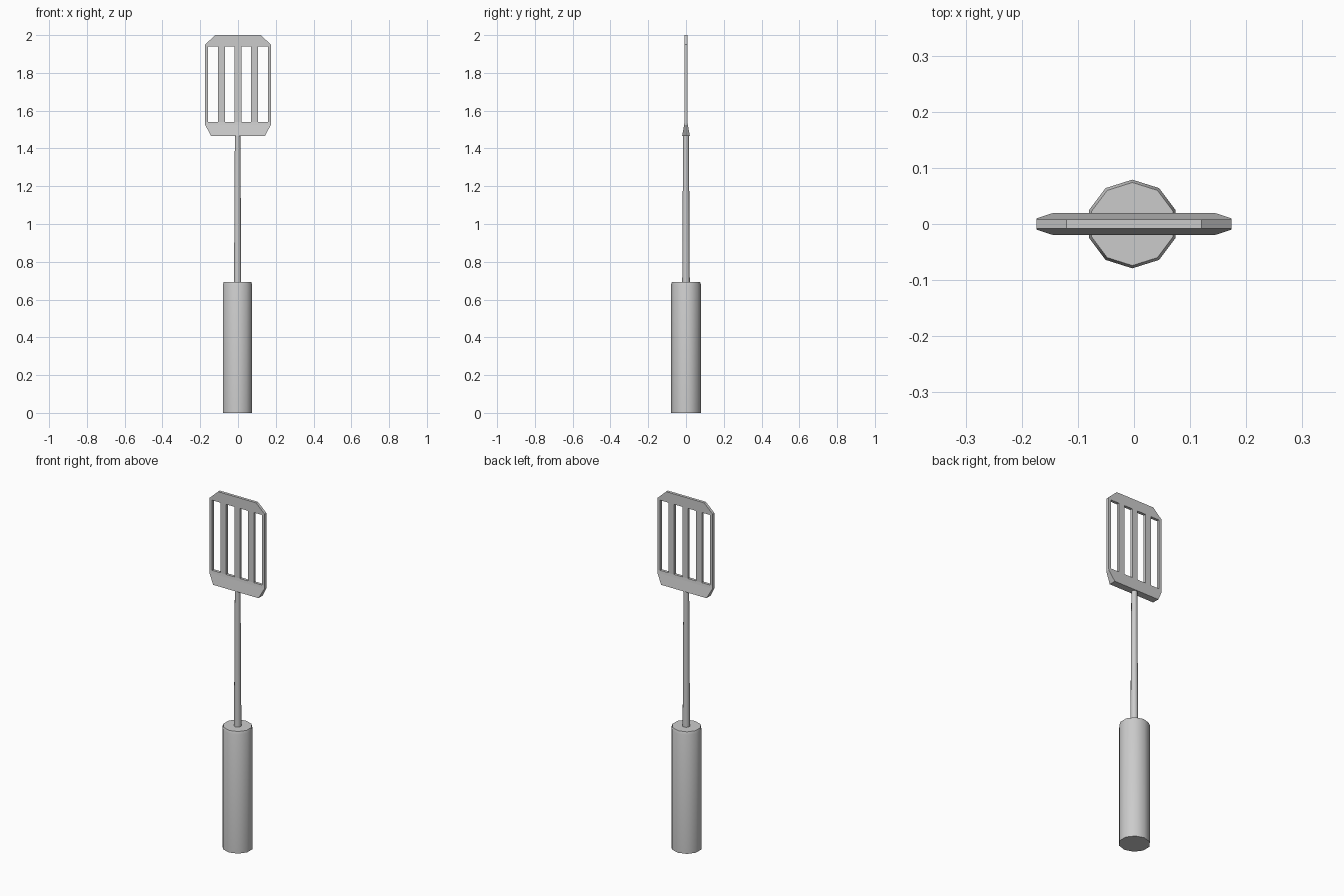
import bpy, bmesh, math

if "Cube" in bpy.data.objects:
    bpy.data.objects.remove(bpy.data.objects["Cube"])


def finish(name, bm, smooth=False):
    bmesh.ops.recalc_face_normals(bm, faces=bm.faces)
    mesh = bpy.data.meshes.new(name)
    bm.to_mesh(mesh)
    bm.free()
    ob = bpy.data.objects.new(name, mesh)
    bpy.context.collection.objects.link(ob)
    if smooth:
        bpy.ops.object.select_all(action='DESELECT')
        ob.select_set(True)
        bpy.context.view_layer.objects.active = ob
        bpy.ops.object.shade_smooth_by_angle(angle=math.radians(40))
    return ob


def lathe(name, profile, sides=10, cx=0.0, sx=1.0):
    """Capped round part from (radius, z) rings."""
    bm = bmesh.new()
    rings = []
    for r, z in profile:
        angles = [math.pi / 2 + 2 * math.pi * i / sides for i in range(sides)]
        rings.append([bm.verts.new((cx + sx * r * math.cos(a), r * math.sin(a), z)) for a in angles])
    for lo, hi in zip(rings, rings[1:]):
        for i in range(sides):
            j = (i + 1) % sides
            bm.faces.new((lo[i], lo[j], hi[j], hi[i]))
    bm.faces.new(rings[0])
    bm.faces.new(rings[-1])
    return finish(name, bm, True)


# Grip with a small bevel at its top, and the tapered rod
lathe("handle", [(0.079, 0), (0.079, 0.679), (0.074, 0.694)], cx=-0.003, sx=1.03)
lathe("rod", [(0.020, 0.69), (0.0155, 1.47)], cx=-0.002)

# Slotted blade: rows of (z, half width, half thickness), columns across the slots
W = 0.174
rows = [(1.467, 0.143, 0.020), (1.525, W, 0.010), (1.541, W, 0.008),
        (1.941, W, 0.008), (1.95, W, 0.008), (2.0, 0.12, 0.008)]
cols = [-W]
for k in range(4):
    c = (k - 1.5) * 0.0877
    cols += [c - 0.026, c + 0.026]
cols.append(W)

bm = bmesh.new()
grid = [[[bm.verts.new((x * hw / W, s * t, z)) for x in cols] for z, hw, t in rows] for s in (-1, 1)]
front, back = grid


def solid(r, c):
    inside = 0 <= r < len(rows) - 1 and 0 <= c < len(cols) - 1
    return inside and not (r == 2 and c % 2 == 1)


for r in range(len(rows) - 1):
    for c in range(len(cols) - 1):
        if not solid(r, c):
            continue
        corners = [(r, c), (r, c + 1), (r + 1, c + 1), (r + 1, c)]
        for side in grid:
            bm.faces.new([side[i][j] for i, j in corners])
        # Close the rim wherever the neighbouring cell is empty
        for n, (dr, dc) in enumerate([(-1, 0), (0, 1), (1, 0), (0, -1)]):
            if not solid(r + dr, c + dc):
                (a, b), (d, e) = corners[n], corners[(n + 1) % 4]
                bm.faces.new((front[a][b], front[d][e], back[d][e], back[a][b]))
finish("blade", bm)
